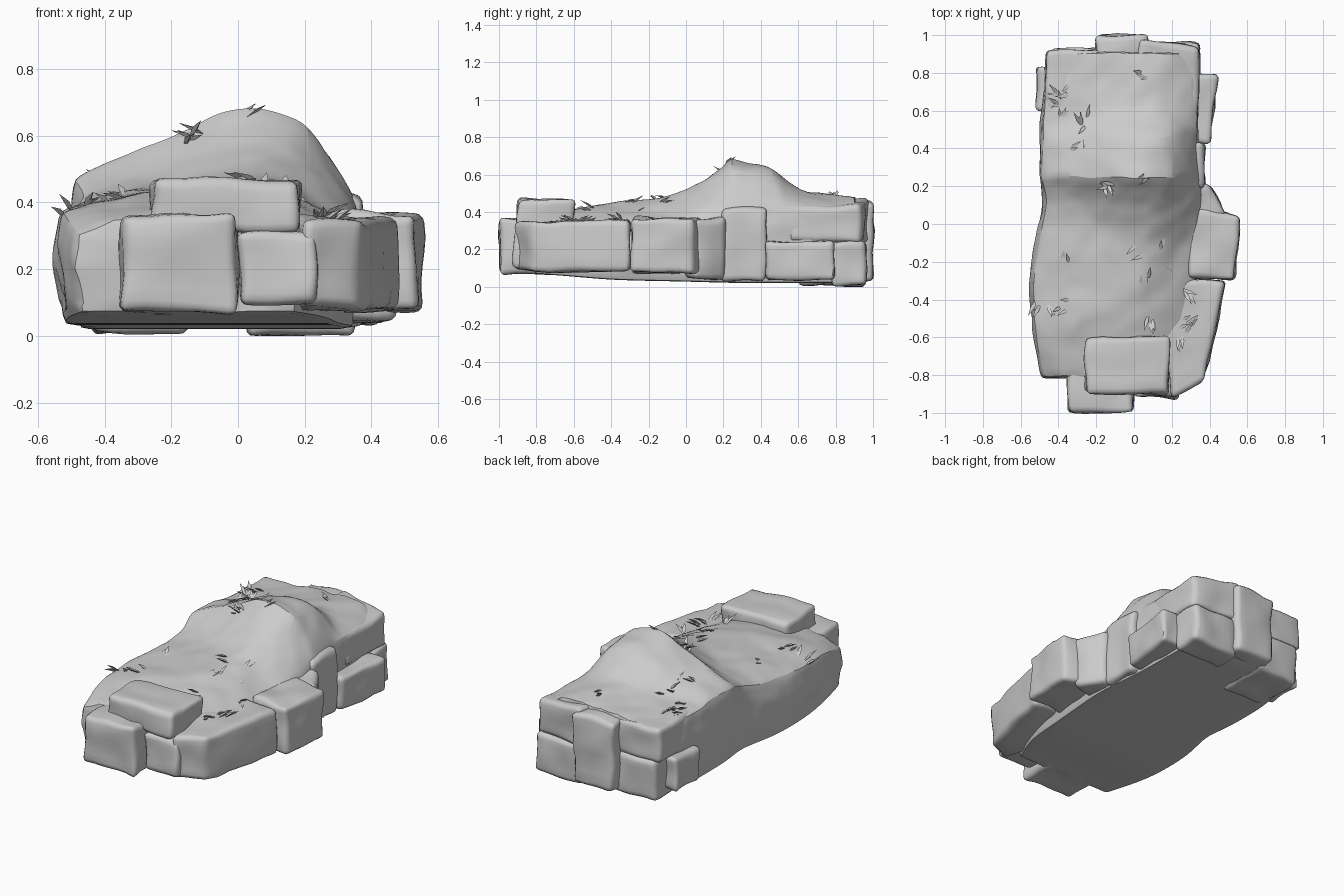
import bpy, bmesh, math, random
from mathutils import Vector, Matrix, noise

if "Cube" in bpy.data.objects:
    bpy.data.objects.remove(bpy.data.objects["Cube"])

random.seed(7)
stone_mat = bpy.data.materials.new("stone grey")
stone_mat.diffuse_color = (0.6, 0.6, 0.6, 1)
stone_mat.use_nodes = True
stone_mat.node_tree.nodes["Principled BSDF"].inputs["Base Color"].default_value = stone_mat.diffuse_color


def finish(bm, name, angle=40):
    bmesh.ops.recalc_face_normals(bm, faces=bm.faces)
    me = bpy.data.meshes.new(name)
    bm.to_mesh(me)
    bm.free()
    me.materials.append(stone_mat)
    ob = bpy.data.objects.new(name, me)
    bpy.context.collection.objects.link(ob)
    bpy.ops.object.select_all(action='DESELECT')
    ob.select_set(True)
    bpy.context.view_layer.objects.active = ob
    bpy.ops.object.shade_smooth_by_angle(angle=math.radians(angle))
    return ob


# Main mound: lofted sections -> y, left x, right x, bottom z, seven heights
rows = [
    (-.81, -.50, .20, .07, .31, .34, .37, .38, .37, .36, .32),
    (-.60, -.545, .30, .055, .36, .40, .41, .42, .42, .38, .33),
    (-.40, -.555, .33, .035, .37, .42, .43, .44, .46, .41, .33),
    (-.10, -.545, .36, .03, .38, .42, .44, .465, .48, .43, .34),
    (.10, -.475, .38, .025, .41, .45, .48, .53, .57, .53, .36),
    (.25, -.505, .37, .02, .475, .535, .60, .675, .685, .675, .41),
    (.47, -.505, .35, .02, .46, .50, .55, .625, .645, .625, .43),
    (.59, -.505, .35, .02, .44, .46, .48, .49, .50, .49, .43),
    (.91, -.445, .34, .02, .43, .455, .47, .475, .48, .475, .42),
]
bm = bmesh.new()
rings = []
for y, xl, xr, zb, *hs in rows:
    w = xr - xl
    pts = [(xl + .03, zb), (xl, zb + (hs[0] - zb) * .6)]
    pts += [(xl + .02 + (w - .04) * i / 6, h) for i, h in enumerate(hs)]
    pts += [(xr, zb + (hs[-1] - zb) * .6), (xr - .03, zb)]
    pts += [(xr - w * .33, zb), (xl + w * .33, zb)]
    rings.append([bm.verts.new((x, y, z)) for x, z in pts])
n = len(rings[0])
for a, b in zip(rings, rings[1:]):
    for i in range(n):
        j = (i + 1) % n
        bm.faces.new((a[i], a[j], b[j], b[i]))
for r in (rings[0], rings[-1]):
    bm.faces.new(r)
crease = bm.edges.layers.float.new("crease_edge")
for r in (rings[0], rings[-1]):
    for i in range(n):
        bm.edges.get((r[i], r[(i + 1) % n]))[crease] = .75
for a, b in zip(rings, rings[1:]):
    for i, c in ((0, .9), (2, .5), (8, .5), (10, .9)):
        bm.edges.get((a[i], b[i]))[crease] = c
for k, c in ((5, .55), (6, .35)):       # ridge line behind the hollow
    for i in range(2, 8):
        bm.edges.get((rings[k][i], rings[k][i + 1]))[crease] = c
mound = finish(bm, "rock_mound", 35)
sub = mound.modifiers.new("subdivide", 'SUBSURF')
sub.levels = sub.render_levels = 3
bpy.ops.object.modifier_move_to_index(modifier=sub.name, index=0)
bpy.ops.object.modifier_apply(modifier=sub.name)
for v in mound.data.vertices:           # weathered lumps
    if v.co.z > .09:
        v.co += noise.noise_vector(v.co * 5) * .014 + noise.noise_vector(v.co * 11) * .006


def box(x0, x1, y0, y1):
    return [(x0, y0), (x1, y0), (x1, y1), (x0, y1)]


# Stone blocks: four plan corners, extruded, roughened and bevelled; drop lowers the right side
def stone(name, plan, z0, z1, drop=0, bevel=.03, rough=.016):
    b = bmesh.new()
    lo = [b.verts.new((x, y, z0)) for x, y in plan]
    hi = [b.verts.new((x, y, z1 + random.uniform(-.012, .004) - (drop if i in (1, 2) else 0)))
          for i, (x, y) in enumerate(plan)]
    b.faces.new(lo[::-1])
    b.faces.new(hi)
    for i in range(4):
        j = (i + 1) % 4
        b.faces.new((lo[i], lo[j], hi[j], hi[i]))
    bmesh.ops.bevel(b, geom=list(b.edges), offset=bevel, segments=3,
                    profile=.6, affect='EDGES')
    big = [e for e in b.edges if e.calc_length() > .09]
    bmesh.ops.subdivide_edges(b, edges=big, cuts=5, use_grid_fill=True)
    seed = Vector((random.random() * 9, 0, 3))
    for v in b.verts:
        v.co += noise.noise_vector(v.co * 7 + seed) * rough
        v.co.z = max(v.co.z, 0)
    return finish(b, name, 45)


# Front and right-hand wall
stone("front_left_block", box(-.35, -.003, -.995, -.6), .07, .372)
stone("front_top_slab", box(-.26, .185, -.9, -.6), .31, .482, .01)
stone("front_right_block", box(.005, .24, -.92, -.5), .09, .32)
stone("right_front_block", [(.2, -.915), (.37, -.83), (.487, -.3), (.12, -.3)], .08, .36, .01)
stone("right_middle_block", [(.28, -.285), (.535, -.295), (.56, .04), (.29, .1)], .075, .372)
stone("right_filler", [(.22, -.05), (.485, .05), (.4, .21), (.25, .22)], .04, .39, .03)
stone("right_wall", box(.2, .375, .19, .43), .03, .46, .04)
# Back stones
stone("right_back_lower", [(.2, .42), (.4, .43), (.445, .8), (.2, .8)], .035, .25)
stone("right_back_corner", box(.03, .35, .77, .96), 0, .245)
stone("right_back_upper", [(0, .5), (.34, .56), (.345, .94), (.02, .975)], .24, .475, .045)
stone("back_middle_block", box(-.2, .07, .7, 1), .03, .455)
stone("left_back_upper", box(-.47, -.15, .55, .92), .25, .455)
stone("left_back_lower", box(-.44, -.15, .6, .93), .01, .26)
stone("left_bulge", box(-.515, -.3, .6, .83), .05, .26)

# Grass tufts: thin folded blades scattered over patches, dropped onto the surface below
bpy.context.view_layer.update()
deps = bpy.context.evaluated_depsgraph_get()
patches = [(box(-.4, .15, .55, .8), 5), (box(-.38, -.25, .4, .6), 3), (box(-.4, .2, .18, .22), 3),
           (box(-.5, -.35, -.5, -.2), 4), (box(0, .3, -.5, -.1), 5), (box(.25, .36, -.7, -.3), 4)]
gb = bmesh.new()
for area, count in patches:
    for t in range(count):
        tx = random.uniform(area[0][0], area[1][0])
        ty = random.uniform(area[0][1], area[2][1])
        turn = random.uniform(0, math.tau)
        for k in range(3):
            start = Vector((tx + random.uniform(-.03, .03), ty + random.uniform(-.03, .03), 2))
            hit, p, *_ = bpy.context.scene.ray_cast(deps, start, Vector((0, 0, -1)))
            if not hit:
                continue
            length, w = random.uniform(.06, .10), .010
            m = (Matrix.Translation(p - Vector((0, 0, .008)))
                 @ Matrix.Rotation(turn + random.uniform(-.5, .5), 4, 'Z')
                 @ Matrix.Rotation(-random.uniform(.15, .6), 4, 'Y'))
            shape = [(0, -w / 2, 0), (length / 2, -w, .006), (length, 0, 0),
                     (length / 2, w, .006), (0, w / 2, 0), (length * .4, 0, -.006)]
            v = [gb.verts.new(m @ Vector(c)) for c in shape]
            for i in range(5):
                if i != 4:
                    gb.faces.new((v[i], v[i + 1], v[5]))
            gb.faces.new((v[4], v[0], v[5]))
            gb.faces.new(v[4::-1])
finish(gb, "grass_tufts", 30)
